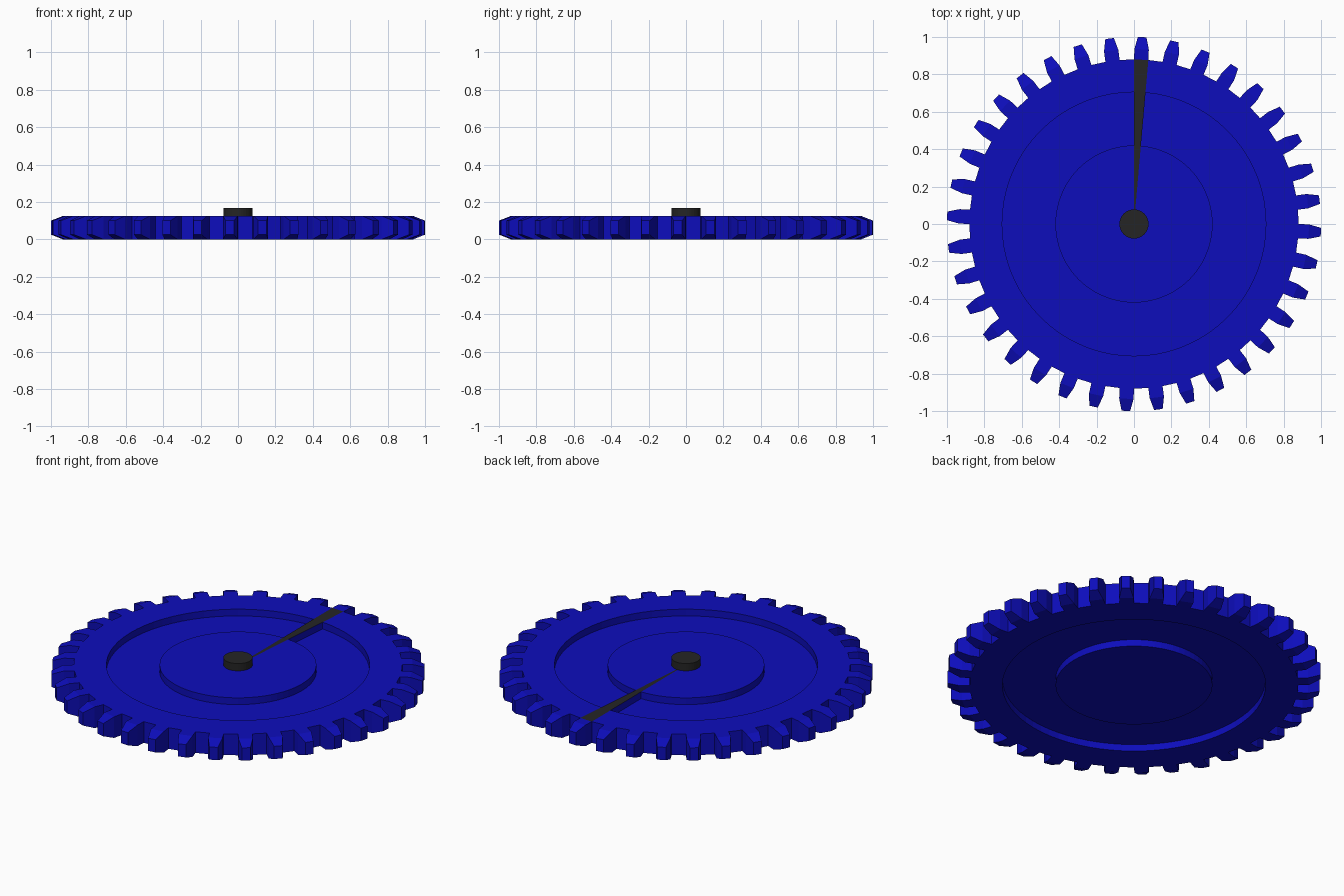
import bpy, bmesh, math
from mathutils import Vector

if "Cube" in bpy.data.objects:
    bpy.data.objects.remove(bpy.data.objects["Cube"])

SIDES = 72
STEP = 2 * math.pi / SIDES
TOP, DEPTH = 0.125, 0.04
R_IN, R_OUT, R_RIM = 0.42, 0.705, 0.88
MARK = 17  # sector holding the black pointer (85 to 90 degrees)


def material(name, rgb):
    m = bpy.data.materials.new(name)
    m.diffuse_color = (*rgb, 1)
    m.use_nodes = True
    m.node_tree.nodes["Principled BSDF"].inputs["Base Color"].default_value = m.diffuse_color
    return m


blue = material("deep blue", (0.004, 0.004, 0.50))
black = material("soft black", (0.018, 0.018, 0.018))


def finish(bm, name, mats):
    me = bpy.data.meshes.new(name)
    bm.normal_update()
    bm.to_mesh(me)
    bm.free()
    ob = bpy.data.objects.new(name, me)
    for m in mats:
        me.materials.append(m)
    bpy.context.collection.objects.link(ob)
    return ob


def polar(r, i, z):
    return Vector((r * math.cos(i * STEP), r * math.sin(i * STEP), z))


# gear wheel: lathed profile with a ring recess on both faces
half = [(R_IN, TOP), (R_IN, TOP - DEPTH), (R_OUT, TOP - DEPTH), (R_OUT, TOP), (R_RIM, TOP)]
profile = half + [(r, TOP - z) for r, z in reversed(half)]
bm = bmesh.new()
rings = [[bm.verts.new(polar(r, i, z)) for i in range(SIDES)] for r, z in profile]
top_c, low_c = bm.verts.new((0, 0, TOP)), bm.verts.new((0, 0, 0))
rim_faces = []
for i in range(SIDES):
    j = (i + 1) % SIDES
    cap = bm.faces.new((top_c, rings[0][i], rings[0][j]))
    bm.faces.new((low_c, rings[-1][j], rings[-1][i]))
    for k in range(len(profile) - 1):
        a, b = rings[k], rings[k + 1]
        f = bm.faces.new((a[i], b[i], b[j], a[j]))
        if k == 4 and i % 2 == 1:
            rim_faces.append(f)
        if k == 3 and i == MARK:
            f.material_index = 1
    if i == MARK:
        cap.material_index = 1
bm.normal_update()

# teeth: every other rim face pulled out straight, then tapered to the tip
for reach, scale in ((0.935, 1.0), (1.0, 0.6)):
    rim_faces = bmesh.ops.extrude_discrete_faces(bm, faces=rim_faces)["faces"]
    for f in rim_faces:
        c = f.calc_center_median()
        out = Vector((c.x, c.y, 0))
        new_c = out.normalized() * reach + Vector((0, 0, c.z))
        for v in f.verts:
            v.co = new_c + (v.co - c) * scale
finish(bm, "gear_wheel", [blue, black])

# pointer rib: bridges the top recess, black on top and blue on its sides
bm = bmesh.new()
lo, hi = [[bm.verts.new(polar(r, MARK + s, z))
           for r, s in ((R_IN, 0), (R_OUT, 0), (R_OUT, 1), (R_IN, 1))]
          for z in (TOP - DEPTH, TOP)]
bm.faces.new(hi).material_index = 1
for a, b in ((0, 1), (2, 3)):
    bm.faces.new((lo[a], lo[b], hi[b], hi[a]))
finish(bm, "pointer_rib", [blue, black])

# hub
bm = bmesh.new()
bmesh.ops.create_cone(bm, cap_ends=True, segments=32, radius1=0.078, radius2=0.078, depth=0.048)
bmesh.ops.translate(bm, verts=bm.verts, vec=(0, 0, 0.144))
hub = finish(bm, "hub", [black])
